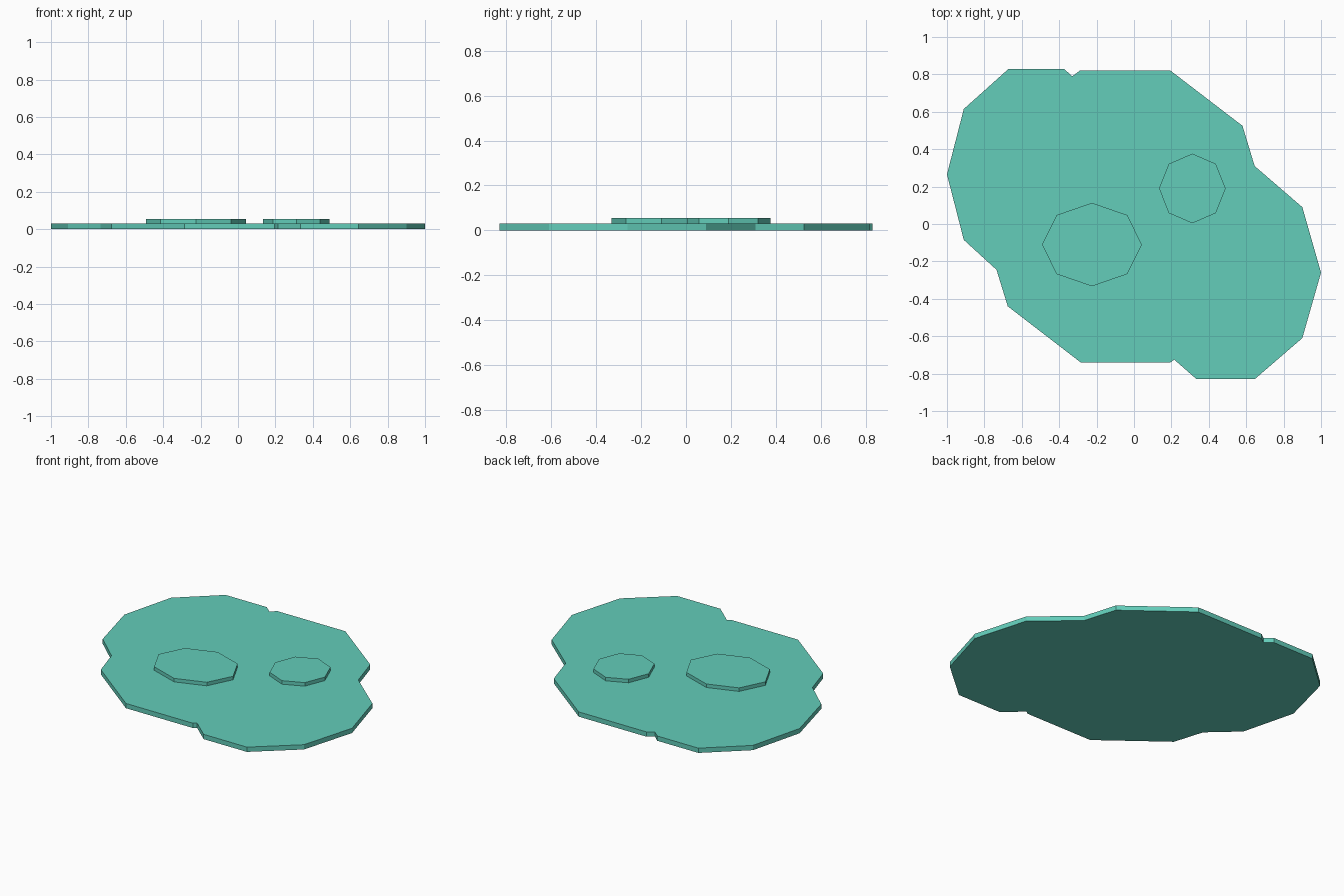
import bpy
import bmesh
from math import cos, sin, pi

cube = bpy.data.objects.get("Cube")
if cube:
    bpy.data.objects.remove(cube, do_unlink=True)

BASE_TOP = 0.031
RAISED_TOP = 0.054

teal = bpy.data.materials.new("teal")
teal.use_nodes = True
teal.diffuse_color = (0.125, 0.61, 0.49, 1)
teal.node_tree.nodes["Principled BSDF"].inputs["Base Color"].default_value = teal.diffuse_color


def slab(name, outline, bottom, top):
    """Extrude a flat outline into a slab."""
    bm = bmesh.new()
    face = bm.faces.new([bm.verts.new((x, y, bottom)) for x, y in outline])
    extruded = bmesh.ops.extrude_face_region(bm, geom=[face])["geom"]
    for v in extruded:
        if isinstance(v, bmesh.types.BMVert):
            v.co.z = top
    bmesh.ops.recalc_face_normals(bm, faces=bm.faces[:])
    mesh = bpy.data.meshes.new(name)
    bm.to_mesh(mesh)
    bm.free()
    mesh.materials.append(teal)
    obj = bpy.data.objects.new(name, mesh)
    bpy.context.collection.objects.link(obj)
    return obj


def octagon(cx, cy, rx, ry):
    return [(cx + rx * cos(i * pi / 4), cy + ry * sin(i * pi / 4)) for i in range(8)]


# Lobed base, traced clockwise from the back left lobe
base_outline = [
    (-0.67, 0.83), (-0.375, 0.83), (-0.33, 0.79), (-0.29, 0.82), (0.195, 0.82),
    (0.58, 0.525), (0.645, 0.31), (0.90, 0.09), (1.0, -0.26), (0.90, -0.61),
    (0.645, -0.83), (0.335, -0.83), (0.215, -0.725), (0.195, -0.74), (-0.285, -0.74),
    (-0.675, -0.44), (-0.735, -0.245), (-0.91, -0.085), (-1.0, 0.265), (-0.91, 0.615),
]
slab("base", base_outline, 0, BASE_TOP)

# Raised octagonal plates
slab("large_raised_plate", octagon(-0.225, -0.11, 0.267, 0.223), BASE_TOP, RAISED_TOP)
slab("small_raised_plate", octagon(0.312, 0.19, 0.178, 0.186), BASE_TOP, RAISED_TOP)
